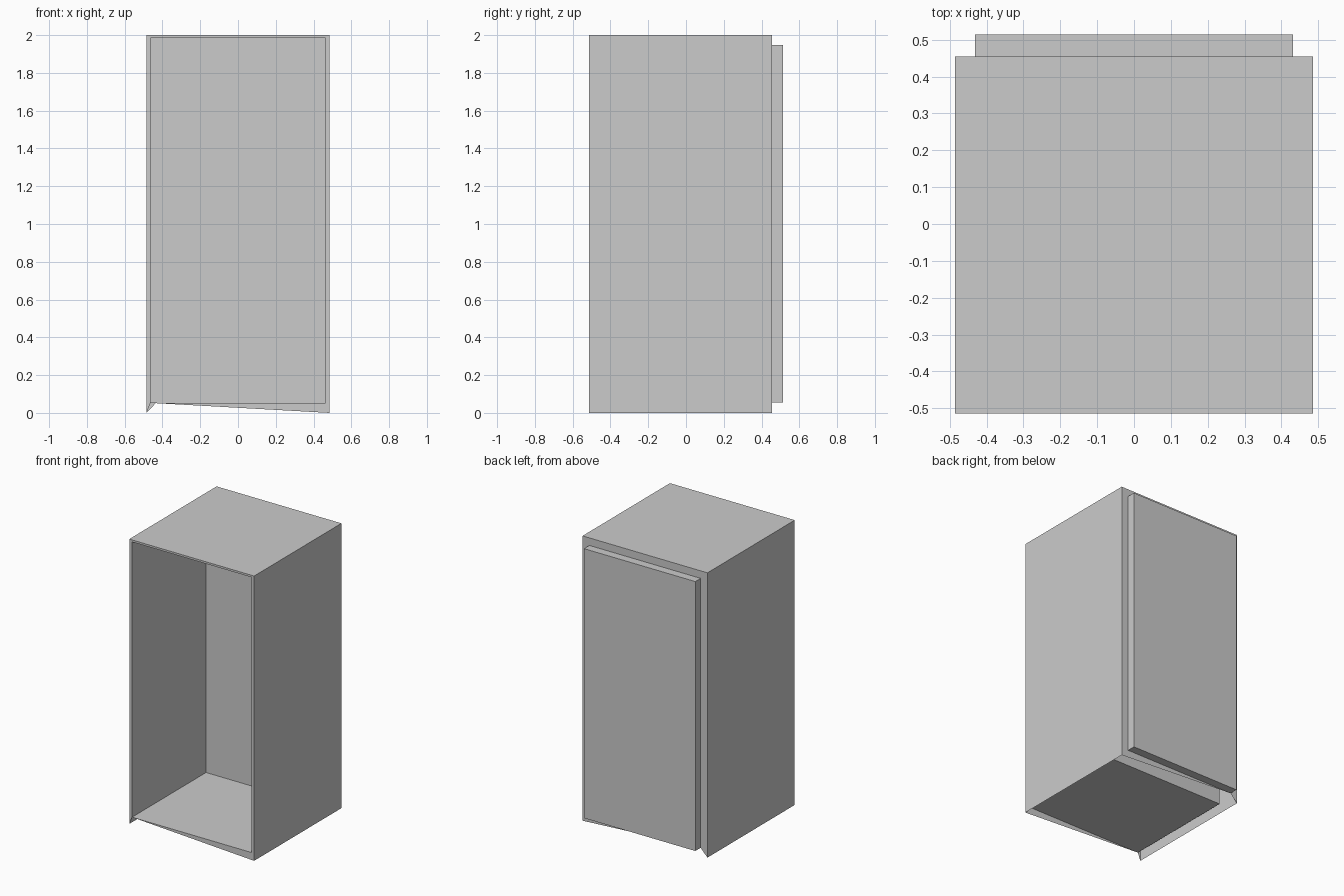
import bpy
import bmesh

if "Cube" in bpy.data.objects:
    bpy.data.objects.remove(bpy.data.objects["Cube"], do_unlink=True)

grey = bpy.data.materials.new("plain_grey")
grey.use_nodes = True
colour = (0.6, 0.6, 0.6, 1)
grey.diffuse_color = colour
grey.node_tree.nodes["Principled BSDF"].inputs["Base Color"].default_value = colour

BOTTOM, RIGHT, TOP, LEFT = range(4)
ALL = (BOTTOM, RIGHT, TOP, LEFT)


def rect(half_width, z0, z1, y):
    """Upright rectangle, running anticlockwise as seen from the front."""
    w = half_width
    return [(-w, y, z0), (w, y, z0), (w, y, z1), (-w, y, z1)]


def band(a, b, sides=ALL):
    """Quads joining two rectangles, on the chosen sides."""
    return [(a[i], b[i], b[(i + 1) % 4], a[(i + 1) % 4]) for i in sides]


def build(name, faces):
    bm = bmesh.new()
    for face in faces:
        bm.faces.new([bm.verts.new(p) for p in face])
    bmesh.ops.remove_doubles(bm, verts=bm.verts, dist=0.0005)
    mesh = bpy.data.meshes.new(name)
    bm.to_mesh(mesh)
    bm.free()
    mesh.materials.append(grey)
    obj = bpy.data.objects.new(name, mesh)
    bpy.context.collection.objects.link(obj)


# Key outlines, from the recess to the back panel
recess_end = rect(0.463, 0.053, 1.986, 0.307)
opening = rect(0.463, 0.053, 1.986, -0.514)
case_front = rect(0.485, 0, 2, -0.514)
case_back = rect(0.485, 0, 2, 0.455)
panel_base = rect(0.432, 0.055, 1.947, 0.455)
panel_end = rect(0.432, 0.055, 1.947, 0.514)

upper = (RIGHT, TOP, LEFT)

# Open front recess
build("inner_liner", [recess_end] + band(recess_end, opening))

# Walls and top, open underneath
build("outer_case", band(case_front, case_back, upper))

# Frames with a slanted lower edge
build("front_frame", band(opening, case_front, upper)
      + [(opening[0], case_front[1], opening[1])])
build("back_frame", band(case_back, panel_base, upper)
      + [(panel_base[0], panel_base[1], case_back[1])])

# Raised panel on the back
build("back_panel", band(panel_base, panel_end) + [panel_end[::-1]])
